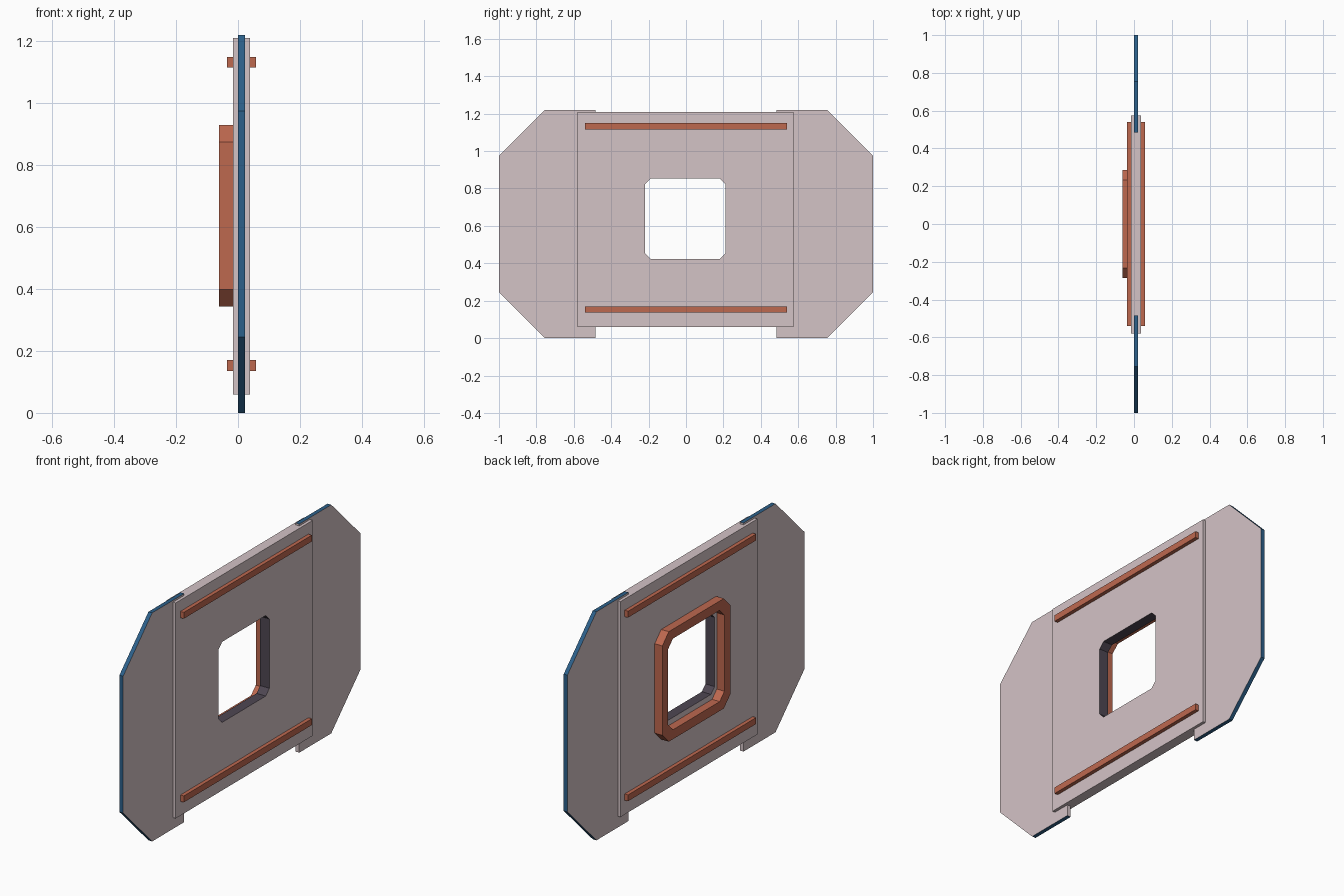
import bpy, bmesh

if "Cube" in bpy.data.objects:
    bpy.data.objects.remove(bpy.data.objects["Cube"])


def material(name, rgb):
    lin = [(c / 255 / 12.92) if c < 10 else ((c / 255 + 0.055) / 1.055) ** 2.4 for c in rgb]
    m = bpy.data.materials.new(name)
    m.diffuse_color = (*lin, 1)
    m.use_nodes = True
    m.node_tree.nodes["Principled BSDF"].inputs["Base Color"].default_value = m.diffuse_color
    return m


PINK = material("pale_pink_grey", (212, 195, 198))
BLUE = material("deep_blue", (44, 96, 138))
RUST = material("rust_orange", (190, 104, 79))
DARK = material("dark_plum", (78, 70, 82))


def slab(name, loops, x0, x1, mats, rule=None):
    """Extrude a (y, z) outline, with optional holes, along x."""
    bm = bmesh.new()
    edges = []
    for loop in loops:
        vs = [bm.verts.new((x0, y, z)) for y, z in loop]
        edges += [bm.edges.new((vs[i - 1], vs[i])) for i in range(len(vs))]
    bmesh.ops.triangle_fill(bm, edges=edges, use_beauty=True, use_dissolve=False)
    ext = bmesh.ops.extrude_face_region(bm, geom=bm.faces[:], use_keep_orig=True)
    moved = [g for g in ext["geom"] if isinstance(g, bmesh.types.BMVert)]
    bmesh.ops.translate(bm, verts=moved, vec=(x1 - x0, 0, 0))
    bmesh.ops.recalc_face_normals(bm, faces=bm.faces[:])
    bm.normal_update()
    if rule:
        for f in bm.faces:
            f.material_index = int(rule(f.normal, f.calc_center_median()))
    me = bpy.data.meshes.new(name)
    bm.to_mesh(me)
    bm.free()
    for m in mats:
        me.materials.append(m)
    ob = bpy.data.objects.new(name, me)
    bpy.context.collection.objects.link(ob)
    return ob


def rect(y0, y1, z0, z1, c=0.0):
    """Rectangle with optional cut corners."""
    if not c:
        return [(y0, z0), (y1, z0), (y1, z1), (y0, z1)]
    return [(y0 + c, z0), (y1 - c, z0), (y1, z0 + c), (y1, z1 - c),
            (y1 - c, z1), (y0 + c, z1), (y0, z1 - c), (y0, z0 + c)]


# Side wings: pale faces with a blue outer rim
for side, label in ((-1, "left"), (1, "right")):
    pts = [(0.485, 0), (0.755, 0), (1, 0.245), (1, 0.975), (0.755, 1.22), (0.485, 1.22)]
    slab(label + "_wing", [[(side * y, z) for y, z in pts]], 0.0, 0.022, [PINK, BLUE],
         lambda n, c, s=side: abs(n.x) < 0.5 and n.y * s > -0.5)

# Centre panel with a dark-lined window opening
slab("centre_panel", [rect(-0.58, 0.575, 0.06, 1.21), rect(-0.218, 0.21, 0.423, 0.853, 0.03)],
     -0.016, 0.038, [PINK, DARK],
     lambda n, c: abs(n.x) < 0.5 and abs(c.y) < 0.3 and 0.3 < c.z < 0.95)

# Raised frame around the window on one face
slab("window_frame", [rect(-0.287, 0.287, 0.343, 0.93, 0.055),
                      rect(-0.237, 0.237, 0.393, 0.88, 0.04)], -0.061, -0.016, [RUST])

# Horizontal rails above and below the window, on both faces
for label, z in (("lower", 0.153), ("upper", 1.133)):
    for face, x0, x1 in (("back", -0.036, -0.016), ("front", 0.038, 0.058)):
        slab(f"{label}_{face}_rail", [rect(-0.54, 0.54, z - 0.017, z + 0.017)], x0, x1, [RUST])
